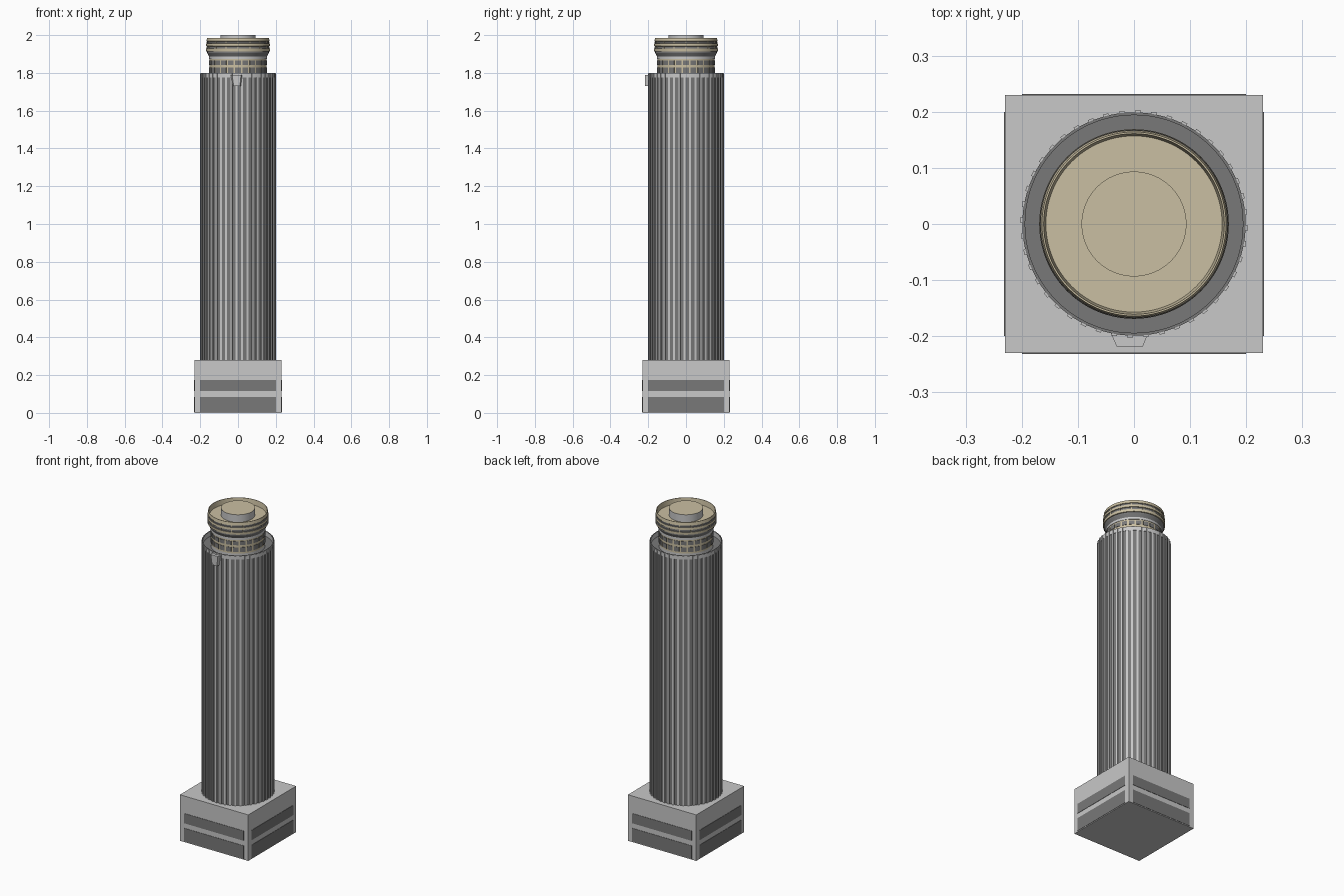
import bpy, bmesh, math
from math import cos, sin, pi

if "Cube" in bpy.data.objects:
    bpy.data.objects.remove(bpy.data.objects["Cube"])


def material(name, rgb):
    m = bpy.data.materials.new(name)
    m.diffuse_color = (*rgb, 1)
    m.use_nodes = True
    m.node_tree.nodes["Principled BSDF"].inputs["Base Color"].default_value = m.diffuse_color
    return m


LIGHT, DARK, BEIGE = 0, 1, 2
MATS = [material("light_concrete", (0.58, 0.58, 0.58)),
        material("dark_glass", (0.19, 0.19, 0.19)),
        material("beige_stone", (0.59, 0.52, 0.36))]


def finish(name, bm, smooth=False):
    bmesh.ops.recalc_face_normals(bm, faces=bm.faces)
    me = bpy.data.meshes.new(name)
    bm.to_mesh(me)
    bm.free()
    for m in MATS:
        me.materials.append(m)
    ob = bpy.data.objects.new(name, me)
    bpy.context.collection.objects.link(ob)
    if smooth:
        bpy.ops.object.select_all(action='DESELECT')
        ob.select_set(True)
        bpy.context.view_layer.objects.active = ob
        bpy.ops.object.shade_smooth_by_angle(angle=math.radians(25))
    return ob


def lathe(name, profile, n=88):
    """Profile of (radius, z, material of the band that starts here); radius 0 closes an end."""
    bm = bmesh.new()
    rings = []
    for r, z, _ in profile:
        if r == 0:
            rings.append([bm.verts.new((0, 0, z))] * n)
        else:
            rings.append([bm.verts.new((r * cos(2 * pi * i / n), r * sin(2 * pi * i / n), z))
                          for i in range(n)])
    for k in range(len(rings) - 1):
        a, b = rings[k], rings[k + 1]
        for i in range(n):
            j = (i + 1) % n
            f = bm.faces.new(list(dict.fromkeys((a[i], a[j], b[j], b[i]))))
            f.material_index = profile[k][2]
    return finish(name, bm, True)


def hexa(bm, pts, mat):
    """Solid from four lower and four upper points."""
    v = [bm.verts.new(p) for p in pts]
    for q in ((3, 2, 1, 0), (4, 5, 6, 7), (0, 1, 5, 4), (1, 2, 6, 5), (2, 3, 7, 6), (3, 0, 4, 7)):
        bm.faces.new([v[i] for i in q]).material_index = mat


def box(bm, x0, x1, y0, y1, z0, z1, mat):
    hexa(bm, [(x, y, z) for z in (z0, z1)
              for x, y in ((x0, y0), (x1, y0), (x1, y1), (x0, y1))], mat)


def radial_plates(name, count, phase, width, r0, r1, z0, z1, mat, steps=1):
    """Ring of curved plates, width given as an angle, set between two radii."""
    bm = bmesh.new()
    for k in range(count):
        c = phase + 2 * pi * k / count
        for s in range(steps):
            a = c - width / 2 + width * s / steps
            b = a + width / steps
            hexa(bm, [(r * cos(t), r * sin(t), z) for z in (z0, z1)
                      for r, t in ((r0, a), (r1, a), (r1, b), (r0, b))], mat)
    return finish(name, bm)


# Square podium
bm = bmesh.new()
box(bm, -0.23, 0.23, -0.23, 0.23, 0, 0.28, LIGHT)
finish("podium", bm)

# Two window bands on each podium side
bm = bmesh.new()
for z0, z1 in ((0.005, 0.085), (0.115, 0.175)):
    for s in (-1, 1):
        y0, y1 = sorted((s * 0.228, s * 0.232))
        box(bm, -0.2, 0.2, y0, y1, z0, z1, DARK)
        box(bm, y0, y1, -0.2, 0.2, z0, z1, DARK)
finish("podium_windows", bm)

# Round shaft with light collar, parapet and sunken roof
lathe("shaft", [(0.197, 0.275, DARK), (0.197, 1.775, LIGHT), (0.199, 1.776, LIGHT),
                (0.199, 1.8, DARK), (0.194, 1.8, LIGHT), (0.194, 1.77, DARK), (0, 1.77, DARK)])

# Vertical ribs
radial_plates("shaft_ribs", 44, math.radians(-2), 0.05, 0.195, 0.2025, 0.278, 1.798, LIGHT)

# Bay on the front of the collar, tapering downwards
bm = bmesh.new()
hexa(bm, [(-0.029, -0.195, 1.73), (-0.023, -0.217, 1.73), (0.01, -0.217, 1.73), (0.016, -0.195, 1.73),
          (-0.041, -0.195, 1.79), (-0.031, -0.218, 1.79), (0.016, -0.218, 1.79), (0.025, -0.195, 1.79)],
     LIGHT)
finish("front_bay", bm)

# Crown: drum, neck, flared banded ring and sunken roof
lathe("crown", [
    (0.15, 1.765, LIGHT), (0.15, 1.79, BEIGE), (0.15, 1.873, LIGHT), (0.153, 1.873, LIGHT),
    (0.153, 1.886, DARK), (0.163, 1.905, DARK), (0.163, 1.912, BEIGE), (0.168, 1.913, BEIGE),
    (0.169, 1.928, DARK), (0.164, 1.929, DARK), (0.164, 1.941, BEIGE), (0.169, 1.942, BEIGE),
    (0.168, 1.956, DARK), (0.163, 1.957, DARK), (0.163, 1.967, BEIGE), (0.167, 1.968, BEIGE),
    (0.164, 1.986, BEIGE), (0.161, 1.986, BEIGE), (0.157, 1.955, BEIGE), (0, 1.955, BEIGE)])

# Two rows of drum windows
for name, z0, z1 in (("drum_windows_lower", 1.8, 1.828), ("drum_windows_upper", 1.842, 1.865)):
    radial_plates(name, 24, 0, 0.2, 0.148, 0.1525, z0, z1, DARK, 3)

# Mullions across the dark crown bands
for name, z0, z1 in (("crown_mullions_lower", 1.929, 1.941), ("crown_mullions_upper", 1.957, 1.967)):
    radial_plates(name, 16, -pi / 2, 0.03, 0.16, 0.167, z0, z1, BEIGE)

# Plant room on the roof
lathe("roof_cap", [(0.0935, 1.95, LIGHT), (0.0935, 2.0, BEIGE), (0, 2.0, BEIGE)], 64)
